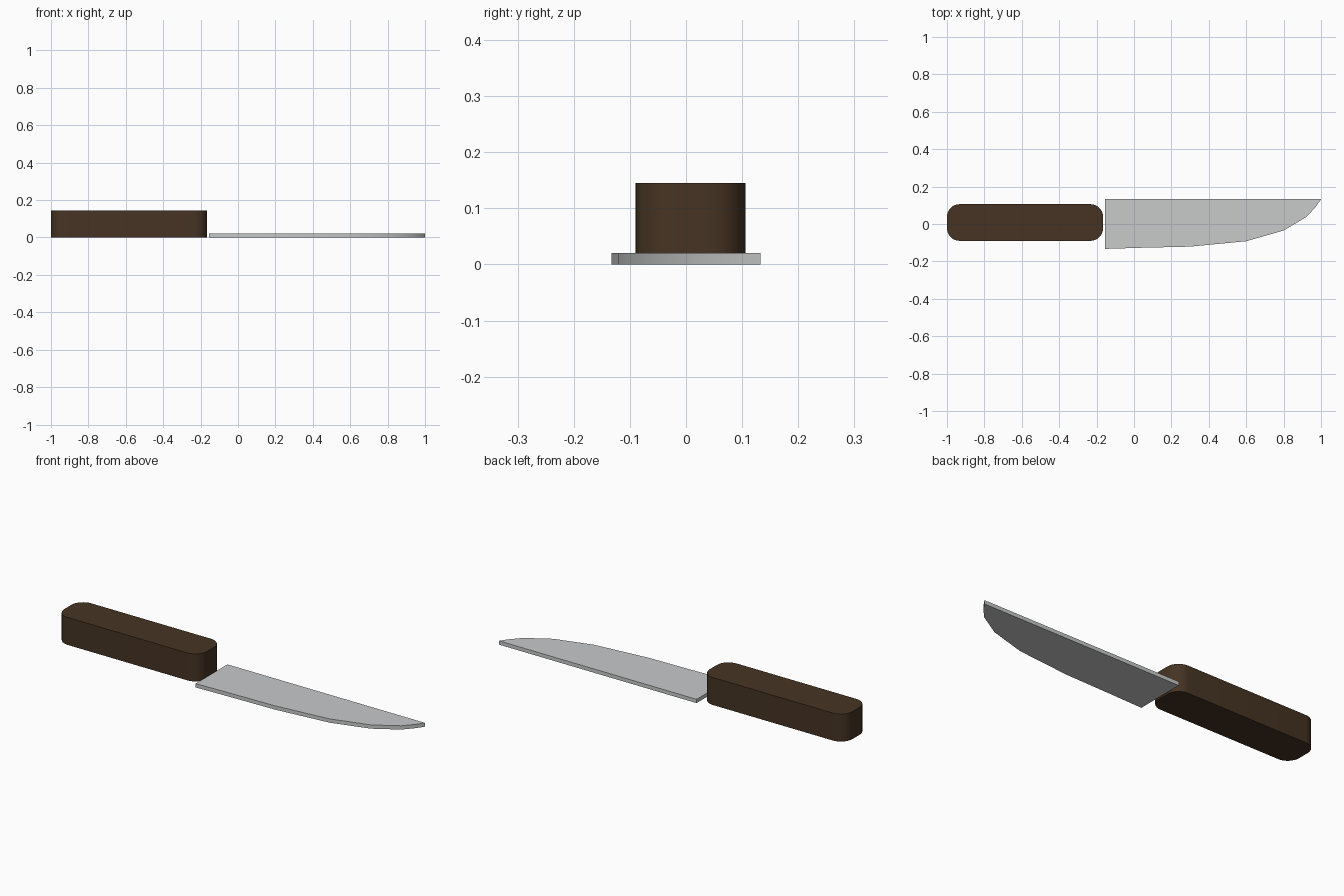
import bpy, bmesh, math

cube = bpy.data.objects.get("Cube")
if cube:
    bpy.data.objects.remove(cube, do_unlink=True)


def material(name, rgb, roughness):
    mat = bpy.data.materials.new(name)
    mat.use_nodes = True
    mat.diffuse_color = (*rgb, 1)
    shader = mat.node_tree.nodes["Principled BSDF"]
    shader.inputs["Base Color"].default_value = (*rgb, 1)
    shader.inputs["Roughness"].default_value = roughness
    return mat


def slab(name, outline, height, mat, corner=0):
    """Extrude a flat outline up from the ground, optionally rounding its upright edges."""
    bm = bmesh.new()
    face = bm.faces.new([bm.verts.new((x, y, 0)) for x, y in outline])
    top = bmesh.ops.extrude_face_region(bm, geom=[face])["geom"]
    bmesh.ops.translate(bm, vec=(0, 0, height),
                        verts=[v for v in top if isinstance(v, bmesh.types.BMVert)])
    if corner:
        upright = [e for e in bm.edges if abs(e.verts[0].co.z - e.verts[1].co.z) > height / 2]
        bmesh.ops.bevel(bm, geom=upright, offset=corner, segments=8, profile=0.5,
                        affect='EDGES')
    bmesh.ops.recalc_face_normals(bm, faces=bm.faces)
    mesh = bpy.data.meshes.new(name)
    bm.to_mesh(mesh)
    bm.free()
    mesh.materials.append(mat)
    obj = bpy.data.objects.new(name, mesh)
    bpy.context.collection.objects.link(obj)
    bpy.ops.object.select_all(action='DESELECT')
    obj.select_set(True)
    bpy.context.view_layer.objects.active = obj
    bpy.ops.object.shade_smooth_by_angle(angle=math.radians(30))
    return obj


wood = material("dark wood", (0.061, 0.034, 0.017), 0.7)
steel = material("steel", (0.58, 0.585, 0.59), 0.4)

# Handle: block with rounded upright corners
slab("handle", [(-1, -0.09), (-0.165, -0.09), (-0.165, 0.106), (-1, 0.106)],
     0.145, wood, corner=0.068)

# Blade: straight spine, cutting edge curving up to the tip
slab("blade", [(-0.155, 0.133), (-0.155, -0.133), (0.04, -0.127), (0.3, -0.121),
               (0.6, -0.092), (0.8, -0.035), (0.925, 0.04), (0.975, 0.096), (1, 0.133)],
     0.02, steel)
